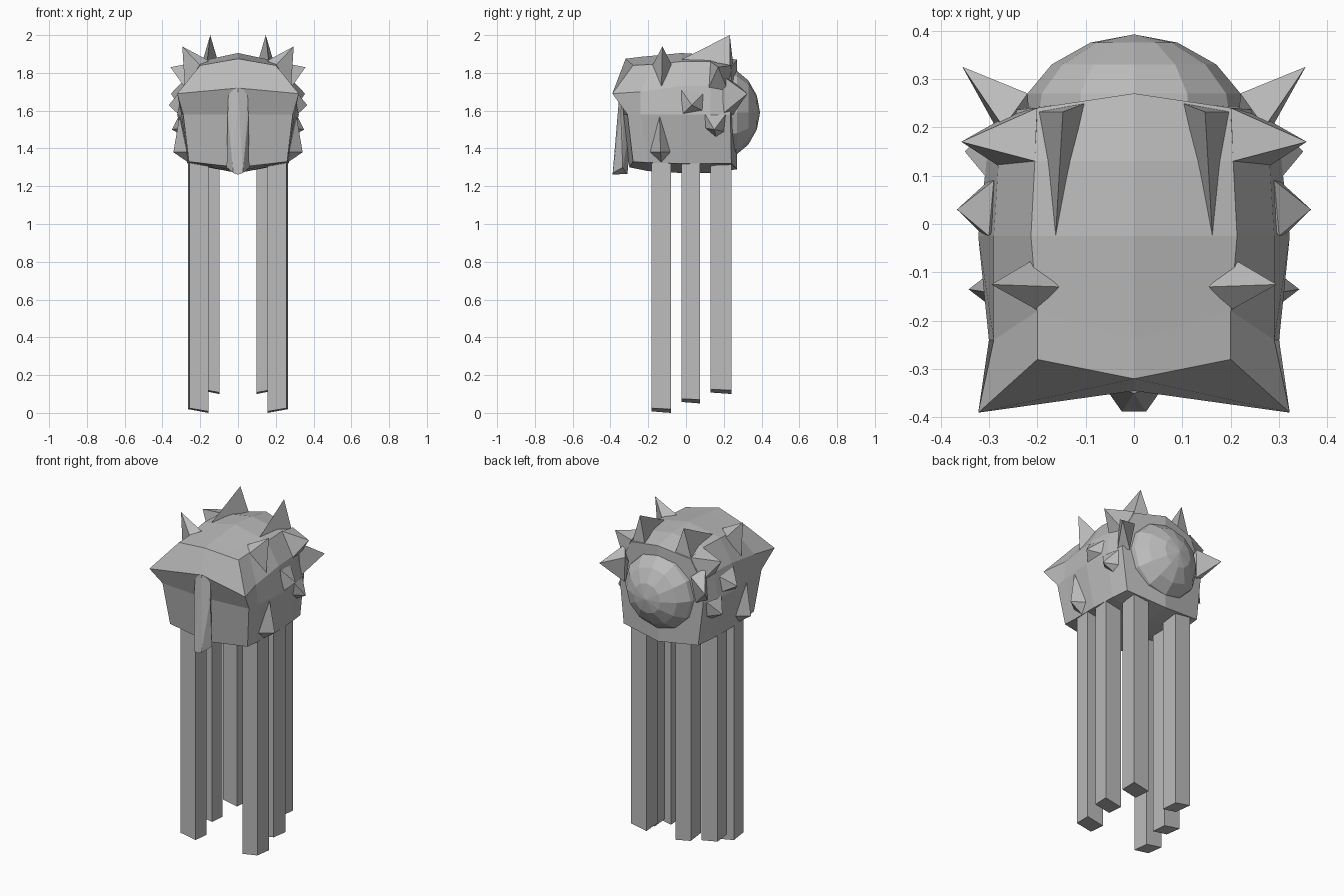
import bpy, bmesh, math
from mathutils import Vector

if "Cube" in bpy.data.objects:
    bpy.data.objects.remove(bpy.data.objects["Cube"])

grey = bpy.data.materials.new("plain_grey")
grey.diffuse_color = (0.5, 0.5, 0.5, 1)
grey.use_nodes = True
grey.node_tree.nodes["Principled BSDF"].inputs["Base Color"].default_value = grey.diffuse_color


def finish(name, bm):
    bmesh.ops.recalc_face_normals(bm, faces=bm.faces)
    me = bpy.data.meshes.new(name)
    bm.to_mesh(me)
    bm.free()
    me.materials.append(grey)
    ob = bpy.data.objects.new(name, me)
    bpy.context.collection.objects.link(ob)
    return ob


def mirrored(ob):
    m = ob.modifiers.new("mirror", 'MIRROR')
    m.use_clip = True
    m.merge_threshold = 0.0005
    return ob


def hull(name, pts):
    """Closed convex solid through a few points, mirrored to both sides."""
    bm = bmesh.new()
    vs = [bm.verts.new(p) for p in pts]
    res = bmesh.ops.convex_hull(bm, input=vs)
    loose = [v for v in bm.verts if not v.link_faces]
    bmesh.ops.delete(bm, geom=loose, context='VERTS')
    return mirrored(finish(name, bm))


# Body: half cross-sections from top centre to bottom centre, lofted front to back
sections = [
    [(0, -.32, 1.875), (.20, -.28, 1.84), (.322, -.39, 1.69), (.29, -.31, 1.58), (.26, -.28, 1.33), (0, -.30, 1.30)],
    [(0, -.24, 1.885), (.20, -.18, 1.845), (.29, -.24, 1.70), (.30, -.24, 1.58), (.262, -.20, 1.325), (0, -.20, 1.28)],
    [(0, -.025, 1.905), (.213, -.025, 1.86), (.29, -.025, 1.73), (.322, -.025, 1.58), (.268, -.025, 1.32), (0, -.025, 1.27)],
    [(0, .13, 1.895), (.205, .13, 1.86), (.28, .13, 1.73), (.305, .13, 1.58), (.262, .13, 1.32), (0, .13, 1.27)],
    [(0, .27, 1.87), (.20, .24, 1.83), (.26, .235, 1.72), (.28, .235, 1.58), (.25, .24, 1.32), (0, .27, 1.29)],
]
bm = bmesh.new()
rows = [[bm.verts.new(p) for p in s] for s in sections]
for a, b in zip(rows, rows[1:]):
    for i in range(len(a) - 1):
        bm.faces.new((a[i], a[i + 1], b[i + 1], b[i]))
bm.faces.new(rows[-1])
# Front face with overhanging brow corners
f = rows[0]
brow = bm.verts.new((0, -.345, 1.72))
mid = bm.verts.new((0, -.335, 1.58))
bm.faces.new((f[0], f[1], f[2], brow))
bm.faces.new((brow, f[2], f[3], mid))
bm.faces.new((mid, f[3], f[4], f[5]))
mirrored(finish("body", bm))

# Ridge down the middle of the face, jutting out at the bottom
hull("face_ridge", [(0, -.35, 1.72), (.05, -.335, 1.71), (.055, -.345, 1.58),
                    (.025, -.388, 1.27), (0, -.388, 1.262), (.06, -.335, 1.30),
                    (0, -.31, 1.265), (0, -.28, 1.6)])

# Faceted ball on the back, spun around the front-to-back axis
bm = bmesh.new()
N, CZ = 12, 1.59
rings = []
for r, y in ((.09, .375), (.17, .33), (.22, .27), (.235, .18)):
    rings.append([bm.verts.new((r * math.cos(2 * math.pi * k / N), y,
                                CZ + r * math.sin(2 * math.pi * k / N))) for k in range(N)])
tip = bm.verts.new((0, .392, CZ))
for k in range(N):
    n = (k + 1) % N
    bm.faces.new((tip, rings[0][k], rings[0][n]))
    for a, b in zip(rings, rings[1:]):
        bm.faces.new((a[k], b[k], b[n], a[n]))
bm.faces.new(rings[-1])
finish("back_ball", bm)

# Spikes: tip first, then base points on the body
spikes = {
    "crown_fin": [(.147, .232, 2.0), (.162, -.025, 1.87), (.197, .232, 1.83), (.10, .25, 1.84)],
    "front_top_spike": [(.295, -.125, 1.94), (.155, -.13, 1.865), (.21, -.075, 1.84),
                        (.20, -.178, 1.84), (.28, -.13, 1.71)],
    "shoulder_spike": [(.357, .17, 1.83), (.20, .24, 1.84), (.205, .13, 1.86),
                       (.28, .12, 1.72), (.26, .225, 1.70)],
    "rear_corner_spike": [(.355, .325, 1.69), (.22, .27, 1.74), (.27, .20, 1.78),
                          (.28, .19, 1.58), (.24, .25, 1.58)],
    "side_spike": [(.366, .03, 1.63), (.30, -.025, 1.71), (.315, -.02, 1.58),
                   (.29, .09, 1.69), (.30, .09, 1.60)],
    "rear_side_spike": [(.35, .15, 1.50), (.30, .09, 1.60), (.28, .09, 1.51),
                        (.27, .16, 1.455), (.28, .20, 1.49), (.285, .21, 1.58)],
    "low_front_spike": [(.342, -.135, 1.38), (.31, -.14, 1.57), (.27, -.19, 1.38),
                        (.27, -.08, 1.38), (.255, -.13, 1.32)],
}
for name, pts in spikes.items():
    # a sunken point under the base keeps each spike joined to the body
    base = sum((Vector(p) for p in pts[1:]), Vector()) / (len(pts) - 1)
    sunk = base + (Vector((0, .03, 1.6)) - base) * 0.15
    hull(name, [Vector(p) for p in pts] + [sunk])

# Six square legs of three lengths, feet cut at a slight slant
for name, x0, x1, y0, y1, z in (("front_leg", .157, .265, -.182, -.08, .0),
                                ("middle_leg", .157, .265, -.025, .075, .05),
                                ("rear_leg", .098, .20, .13, .24, .10)):
    pts = []
    for x, y, dz in ((x0, y0, .008), (x1 - .008, y0, .025), (x1, y1, .02), (x0, y1, .0)):
        pts += [(x, y, z + dz), (x, y, 1.34)]
    hull(name, pts)
